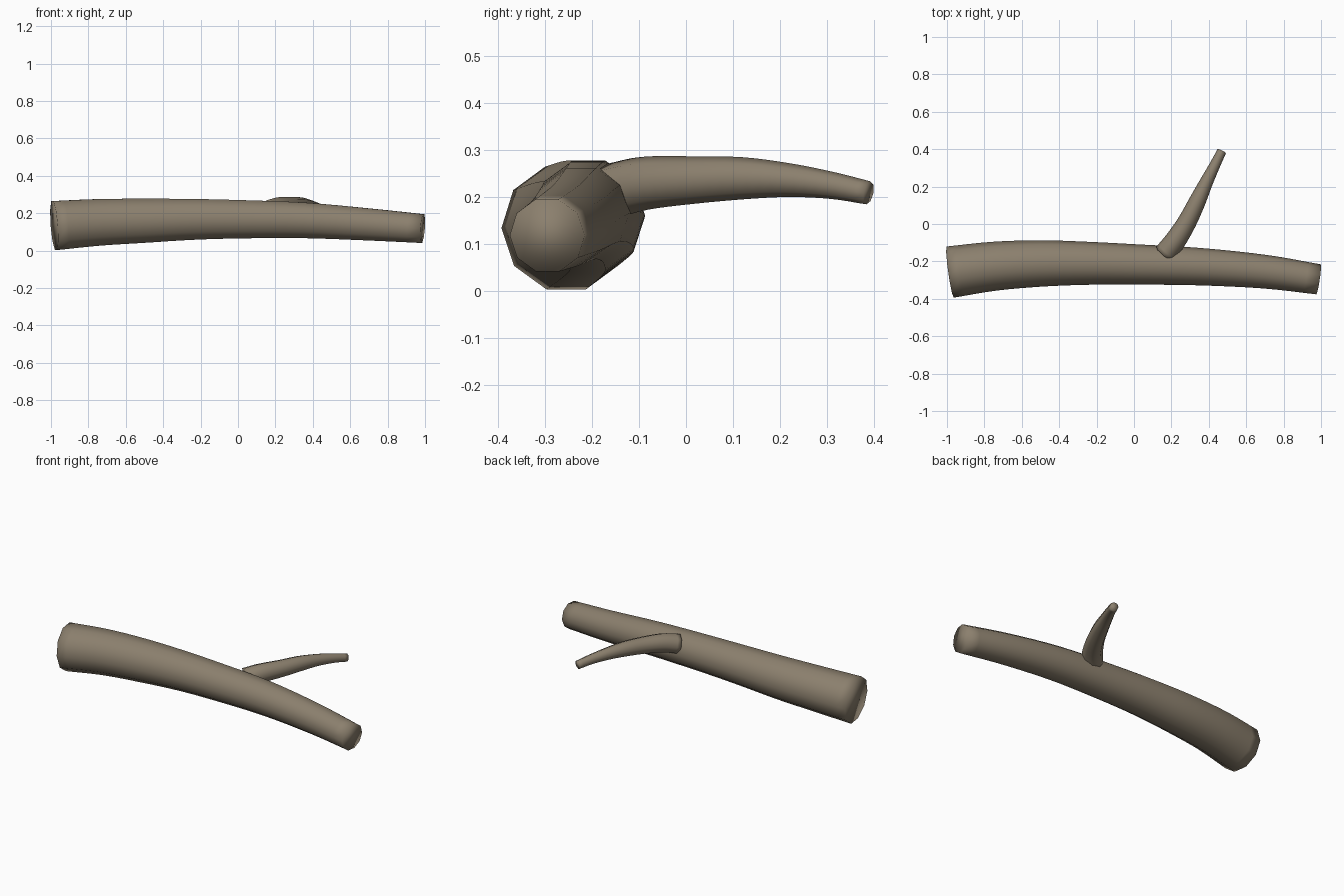
import bpy, bmesh, math
from mathutils import Vector

if "Cube" in bpy.data.objects:
    bpy.data.objects.remove(bpy.data.objects["Cube"])

bark = bpy.data.materials.new("bark")
bark.diffuse_color = (0.26, 0.215, 0.155, 1)
bark.use_nodes = True
bark.node_tree.nodes["Principled BSDF"].inputs["Base Color"].default_value = bark.diffuse_color


def spline(pts, steps):
    """Catmull-Rom through (x, y, z, radius) points."""
    p = [Vector(q) for q in pts]
    p = [2 * p[0] - p[1]] + p + [2 * p[-1] - p[-2]]
    out = []
    for i in range(1, len(p) - 2):
        a, b, c, d = p[i - 1:i + 3]
        for s in range(steps):
            t = s / steps
            out.append(0.5 * (2 * b + (c - a) * t + (2 * a - 5 * b + 4 * c - d) * t * t
                              + (3 * b - a - 3 * c + d) * t ** 3))
    return out + [p[-2]]


def limb(name, pts, sides, steps=4):
    """Tapered, capped tube swept along a curved path."""
    path = spline(pts, steps)
    bm = bmesh.new()
    rings = []
    for i, q in enumerate(path):
        tan = (path[min(i + 1, len(path) - 1)] - path[max(i - 1, 0)]).to_3d().normalized()
        side = tan.cross(Vector((0, 0, 1))).normalized()
        up = side.cross(tan)
        ring = []
        for k in range(sides):
            a = 2 * math.pi * k / sides
            ring.append(bm.verts.new(q.to_3d() + q.w * (side * math.cos(a) + up * math.sin(a))))
        rings.append(ring)
    for r, s in zip(rings, rings[1:]):
        for k in range(sides):
            n = (k + 1) % sides
            bm.faces.new((r[k], r[n], s[n], s[k]))
    bm.faces.new(rings[0][::-1])
    bm.faces.new(rings[-1])
    bmesh.ops.recalc_face_normals(bm, faces=bm.faces)
    for f in bm.faces:
        f.smooth = True
    me = bpy.data.meshes.new(name)
    bm.to_mesh(me)
    bm.free()
    me.materials.append(bark)
    ob = bpy.data.objects.new(name, me)
    bpy.context.collection.objects.link(ob)
    return ob


# Main log: thick at the left, bowed, thinner at the right
limb("log", [
    (-0.983, -0.257, 0.134, 0.138),
    (-0.75, -0.226, 0.151, 0.131),
    (-0.50, -0.211, 0.160, 0.124),
    (-0.25, -0.210, 0.167, 0.115),
    (0.00, -0.216, 0.168, 0.108),
    (0.35, -0.228, 0.162, 0.100),
    (0.70, -0.255, 0.140, 0.090),
    (0.987, -0.296, 0.118, 0.081),
], 10)

# Side branch: starts in the log's upper back and bends down at the tip
limb("side_branch", [
    (0.165, -0.160, 0.212, 0.060),
    (0.220, -0.090, 0.229, 0.057),
    (0.283, 0.010, 0.236, 0.051),
    (0.338, 0.120, 0.240, 0.045),
    (0.385, 0.220, 0.236, 0.036),
    (0.430, 0.310, 0.225, 0.029),
    (0.469, 0.389, 0.209, 0.025),
], 8)
